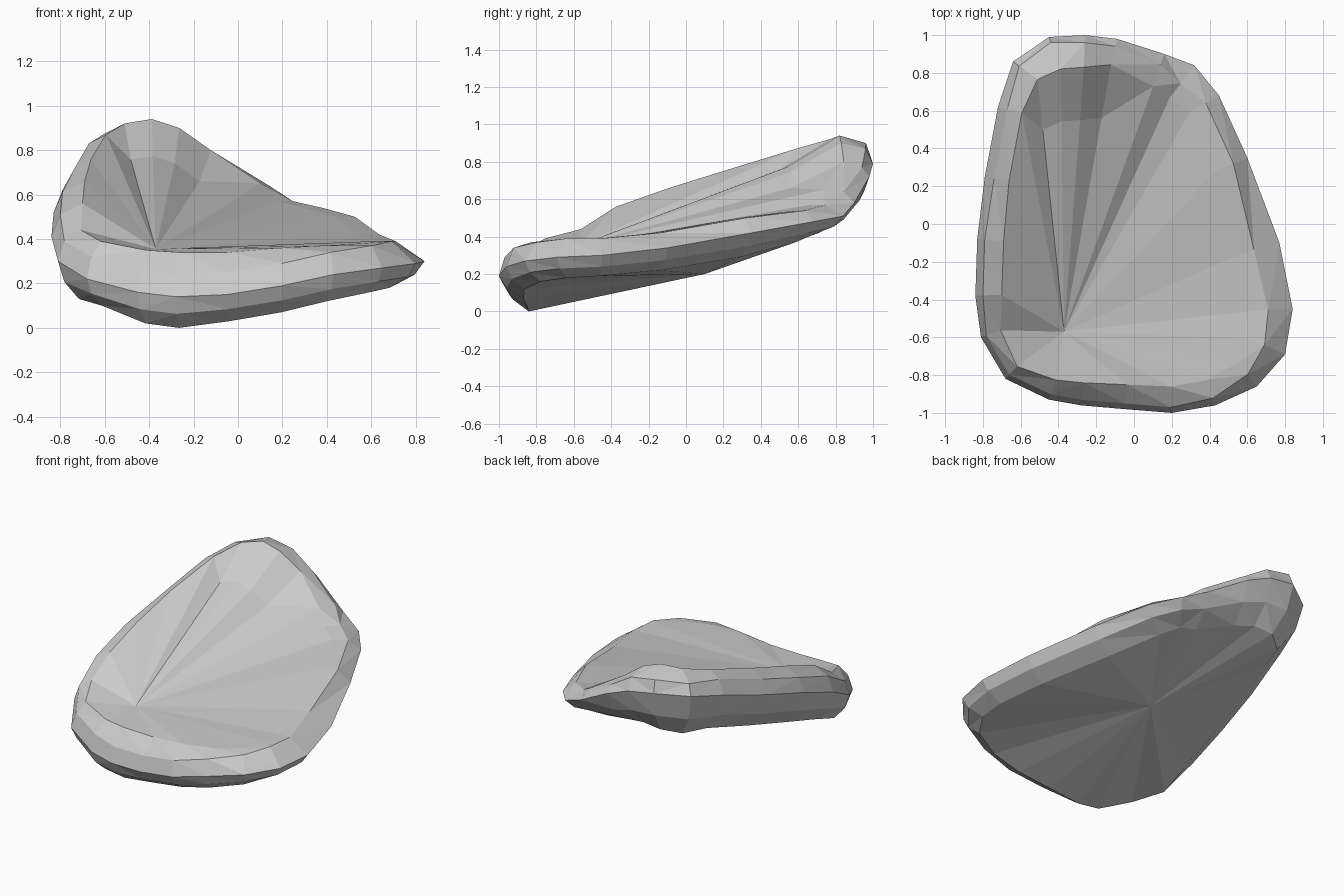
import bpy
import bmesh
from mathutils import Vector

# Widest line of the slab's rim, counter-clockwise from the front
RIM = [
    (0.20, -1.00, 0.19), (0.43, -0.96, 0.24), (0.65, -0.86, 0.27), (0.80, -0.69, 0.29),
    (0.84, -0.45, 0.30), (0.77, -0.10, 0.34), (0.60, 0.35, 0.42), (0.45, 0.68, 0.48),
    (0.32, 0.84, 0.51), (0.16, 0.90, 0.58), (-0.09, 0.98, 0.72), (-0.26, 1.00, 0.79),
    (-0.45, 0.99, 0.82), (-0.64, 0.86, 0.80), (-0.72, 0.62, 0.74), (-0.79, 0.25, 0.62),
    (-0.83, -0.08, 0.52), (-0.84, -0.38, 0.41), (-0.81, -0.60, 0.30), (-0.68, -0.82, 0.22),
    (-0.45, -0.93, 0.16), (-0.28, -0.96, 0.14), (-0.05, -0.98, 0.15),
]
# Edge section at each rim point, as (inset, rise) for underside, shoulder and lip
SECTION = [
    (0.13, -0.12, 0.03, 0.10, 0.14, 0.17), (0.10, -0.12, 0.04, 0.10, 0.14, 0.13),
    (0.10, -0.11, 0.08, 0.10, 0.16, 0.11), (0.13, -0.11, 0.12, 0.10, 0.20, 0.10),
    (0.15, -0.11, 0.13, 0.09, 0.22, 0.09), (0.16, -0.12, 0.14, 0.08, 0.24, 0.08),
    (0.17, -0.13, 0.08, 0.08, 0.18, 0.08), (0.19, -0.11, 0.08, 0.06, 0.18, 0.06),
    (0.20, -0.10, 0.12, 0.06, 0.22, 0.06), (0.20, -0.16, 0.06, 0.06, 0.18, 0.07),
    (0.18, -0.23, 0.04, 0.05, 0.14, 0.08), (0.16, -0.27, 0.04, 0.08, 0.17, 0.11),
    (0.15, -0.31, 0.03, 0.08, 0.18, 0.12), (0.16, -0.32, 0.04, 0.07, 0.16, 0.12),
    (0.16, -0.28, 0.05, 0.09, 0.13, 0.13), (0.16, -0.26, 0.05, 0.09, 0.13, 0.14),
    (0.16, -0.25, 0.04, 0.09, 0.14, 0.14), (0.14, -0.22, 0.04, 0.10, 0.14, 0.15),
    (0.10, -0.17, 0.03, 0.09, 0.11, 0.14), (0.10, -0.12, 0.03, 0.10, 0.09, 0.17),
    (0.10, -0.14, 0.03, 0.11, 0.11, 0.19), (0.12, -0.14, 0.03, 0.10, 0.12, 0.20),
    (0.13, -0.12, 0.03, 0.10, 0.13, 0.19),
]
TOP_HUB = Vector((-0.37, -0.57, 0.355))
UNDERSIDE_HUB = Vector((-0.05, 0.10, 0.20))

bm = bmesh.new()
n = len(RIM)


def ring(column, inset_part=1.0, rise_part=1.0):
    """Loop of vertices offset from the rim by part of one section column pair."""
    verts = []
    for i, point in enumerate(RIM):
        t = Vector(RIM[(i + 1) % n]) - Vector(RIM[i - 1])
        inward = Vector((-t.y, t.x, 0)).normalized()
        inset, rise = SECTION[i][column:column + 2]
        p = Vector(point) + inward * inset * inset_part
        p.z += rise * rise_part
        verts.append(bm.verts.new(p))
    return verts


def floor_ring(lip):
    """Loop inside the lip, dipping under the raised back."""
    verts = []
    for v in lip:
        p = v.co.lerp(TOP_HUB, 0.2)
        if v.co.y > 0.6 and v.co.x < 0.1:
            p.z -= 0.05
        verts.append(bm.verts.new(p))
    return verts


def fan(loop, hub, flip):
    """Triangles from a loop to one hub point."""
    centre = bm.verts.new(hub)
    for i in range(n):
        a, b = loop[i], loop[(i + 1) % n]
        bm.faces.new((b, a, centre) if flip else (a, b, centre))


# Rounded edge bands, from the underside over the rim to the hollow floor
loops = [ring(0), ring(0, 0.3, 0.55), ring(0, 0, 0), ring(2), ring(4)]
loops.append(floor_ring(loops[-1]))
for low, high in zip(loops, loops[1:]):
    for i in range(n):
        j = (i + 1) % n
        bm.faces.new((low[i], low[j], high[j], high[i]))

# Hollow top and convex underside
fan(loops[-1], TOP_HUB, False)
fan(loops[0], UNDERSIDE_HUB, True)
bmesh.ops.triangulate(bm, faces=[f for f in bm.faces if len(f.verts) == 4])

mesh = bpy.data.meshes.new("curved_slab")
bm.to_mesh(mesh)
bm.free()
slab = bpy.data.objects.new("curved_slab", mesh)
bpy.context.collection.objects.link(slab)

# Plain grey
grey = bpy.data.materials.new("light_grey")
grey.diffuse_color = (0.6, 0.6, 0.6, 1)
mesh.materials.append(grey)
